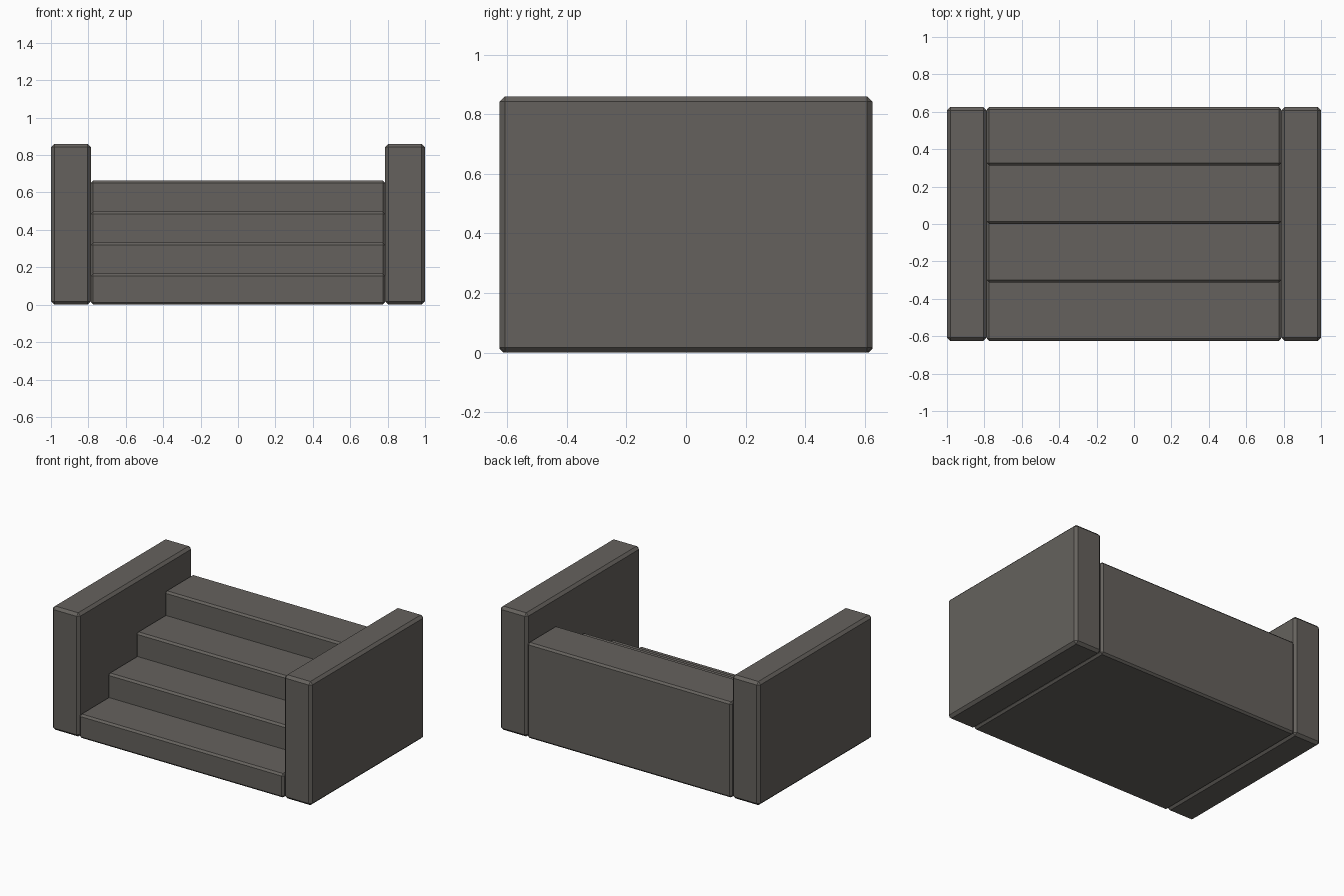
import bpy
import bmesh

if "Cube" in bpy.data.objects:
    bpy.data.objects.remove(bpy.data.objects["Cube"])

WIDTH = 0.787     # half width of the stair block, where it meets the walls
DEPTH = 0.625     # half depth
HEIGHT = 0.86     # wall height
STEPS = 4
RISE, RUN = 0.665 / STEPS, 2 * DEPTH / STEPS

stone = bpy.data.materials.new("grey stone")
stone.diffuse_color = (0.13, 0.121, 0.11, 1)
stone.use_nodes = True
stone.node_tree.nodes["Principled BSDF"].inputs["Base Color"].default_value = stone.diffuse_color


def chamfered_prism(name, profile, x0, x1, chamfer):
    """Extrude a (y, z) profile along x and chamfer its outward edges."""
    bm = bmesh.new()
    face = bm.faces.new([bm.verts.new((x0, y, z)) for y, z in profile])
    new = bmesh.ops.extrude_face_region(bm, geom=[face])["geom"]
    bmesh.ops.translate(bm, vec=(x1 - x0, 0, 0),
                        verts=[v for v in new if isinstance(v, bmesh.types.BMVert)])
    bmesh.ops.recalc_face_normals(bm, faces=bm.faces)
    bm.normal_update()
    outward = [e for e in bm.edges if e.is_convex]
    bmesh.ops.bevel(bm, geom=outward, offset=chamfer, segments=1,
                    affect='EDGES', clamp_overlap=True)
    mesh = bpy.data.meshes.new(name)
    bm.to_mesh(mesh)
    bm.free()
    mesh.materials.append(stone)
    obj = bpy.data.objects.new(name, mesh)
    bpy.context.collection.objects.link(obj)
    return obj


# Stair block: solid, climbing from the front to the back
stairs = [(DEPTH, 0), (-DEPTH, 0)]
for i in range(STEPS):
    y = -DEPTH + i * RUN
    if i:
        stairs.append((y, i * RISE))
    stairs.append((y, (i + 1) * RISE))
stairs.append((DEPTH, STEPS * RISE))
chamfered_prism("stair_block", stairs, -WIDTH, WIDTH, 0.013)

# Side walls
wall = [(-DEPTH, 0), (DEPTH, 0), (DEPTH, HEIGHT), (-DEPTH, HEIGHT)]
chamfered_prism("left_wall", wall, -1, -WIDTH, 0.018)
chamfered_prism("right_wall", wall, WIDTH, 1, 0.018)
